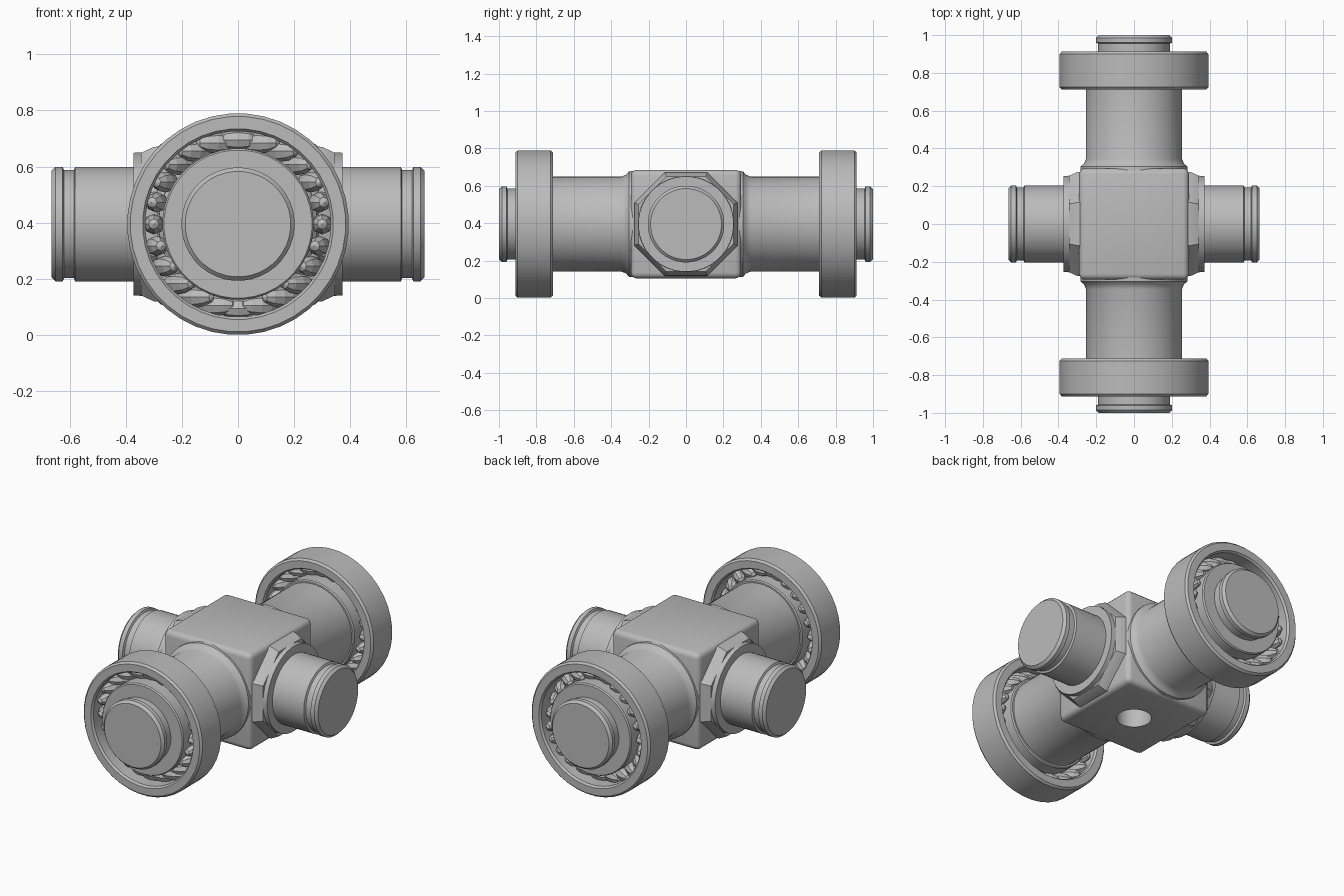
import bpy, math
from mathutils import Matrix, Vector

cube = bpy.data.objects.get("Cube")
if cube:
    bpy.data.objects.remove(cube)

MID = Vector((0, 0, 0.395))

steel = bpy.data.materials.new("steel grey")
steel.use_nodes = True
GREY = (0.5, 0.5, 0.5, 1)
steel.diffuse_color = GREY
steel.node_tree.nodes["Principled BSDF"].inputs["Base Color"].default_value = GREY


def finish(obj, name, angle=30):
    obj.name = name
    obj.data.materials.append(steel)
    bpy.ops.object.select_all(action="DESELECT")
    obj.select_set(True)
    bpy.context.view_layer.objects.active = obj
    bpy.ops.object.shade_smooth_by_angle(angle=math.radians(angle))
    return obj


def lathe(name, profile, direction, sides=40, closed=False):
    """Turn a (distance along axis, radius) profile around an axis through MID."""
    verts, faces = [], []
    n = len(profile)
    for t, r in profile:
        for i in range(sides):
            a = math.tau * (i + 0.5) / sides
            verts.append((r * math.cos(a), r * math.sin(a), t))
    for j in range(n if closed else n - 1):
        k = (j + 1) % n
        for i in range(sides):
            m = (i + 1) % sides
            faces.append((j * sides + i, j * sides + m, k * sides + m, k * sides + i))
    if not closed:
        faces.append(tuple(reversed(range(sides))))
        faces.append(tuple(range((n - 1) * sides, n * sides)))
    mesh = bpy.data.meshes.new(name)
    mesh.from_pydata(verts, [], faces)
    turn = Vector(direction).to_track_quat("Z", "Y").to_matrix().to_4x4()
    mesh.transform(Matrix.Translation(MID) @ turn)
    obj = bpy.data.objects.new(name, mesh)
    bpy.context.collection.objects.link(obj)
    return finish(obj, name)


# Central block with softened edges
bpy.ops.mesh.primitive_cube_add(size=1, location=MID)
block = bpy.context.object
block.scale = (0.58, 0.59, 0.58)
bpy.ops.object.transform_apply(location=False, rotation=False, scale=True)
bevel = block.modifiers.new("soft edges", "BEVEL")
bevel.width, bevel.segments = 0.03, 3
bpy.ops.object.modifier_apply(modifier=bevel.name)

# Blind hole with a drill point in the underside
drill = lathe("hole_cutter", [(0.12, 0.01), (0.16, 0.095), (0.4, 0.095)], (0, 0, -1))
drill.hide_render = True
cut = block.modifiers.new("oil hole", "BOOLEAN")
cut.operation, cut.object, cut.solver = "DIFFERENCE", drill, "EXACT"
bpy.context.view_layer.objects.active = block
bpy.ops.object.modifier_apply(modifier=cut.name)
bpy.data.objects.remove(drill)
finish(block, "central_block")

# Short side pins: octagonal shoulder, collar and grooved pin
for side, s in (("left", 1), ("right", -1)):
    axis = (s, 0, 0)
    lathe(side + "_shoulder", [(0.27, 0.30), (0.30, 0.298), (0.345, 0.275)], axis, sides=8)
    lathe(side + "_collar", [(0.27, 0.275), (0.31, 0.27), (0.33, 0.257), (0.372, 0.255)], axis)
    lathe(side + "_pin", [(0.35, 0.205), (0.58, 0.205), (0.585, 0.193), (0.62, 0.193),
                          (0.625, 0.205), (0.65, 0.205), (0.665, 0.19)], axis)

# Long shafts with a bearing at each end
for end, s in (("front", -1), ("back", 1)):
    axis = (0, s, 0)
    lathe(end + "_shaft", [(0.27, 0.285), (0.305, 0.283), (0.32, 0.265), (0.345, 0.255),
                           (0.73, 0.255)], axis)
    lathe(end + "_shaft_tip", [(0.7, 0.19), (0.955, 0.19), (0.96, 0.202),
                               (0.985, 0.202), (1.0, 0.188)], axis)
    lathe(end + "_bearing_outer_ring", [(0.712, 0.34), (0.712, 0.384), (0.724, 0.395),
                                        (0.9, 0.395), (0.912, 0.384), (0.912, 0.34),
                                        (0.9, 0.331), (0.724, 0.331)], axis, closed=True)
    lathe(end + "_bearing_inner_ring", [(0.715, 0.185), (0.715, 0.264), (0.722, 0.27),
                                        (0.9, 0.27), (0.908, 0.264), (0.908, 0.185)],
          axis, closed=True)
    # Faceted barrel rollers between the rings
    rollers = 24
    for i in range(rollers):
        a = math.tau * i / rollers
        spot = MID + Vector((0.3 * math.cos(a), s * 0.812, 0.3 * math.sin(a)))
        bpy.ops.mesh.primitive_uv_sphere_add(segments=8, ring_count=6, radius=0.037,
                                             location=spot, rotation=(math.pi / 2, 0, a))
        roller = bpy.context.object
        roller.scale = (1, 1, 2)
        finish(roller, f"{end}_roller_{i + 1}", angle=10)
